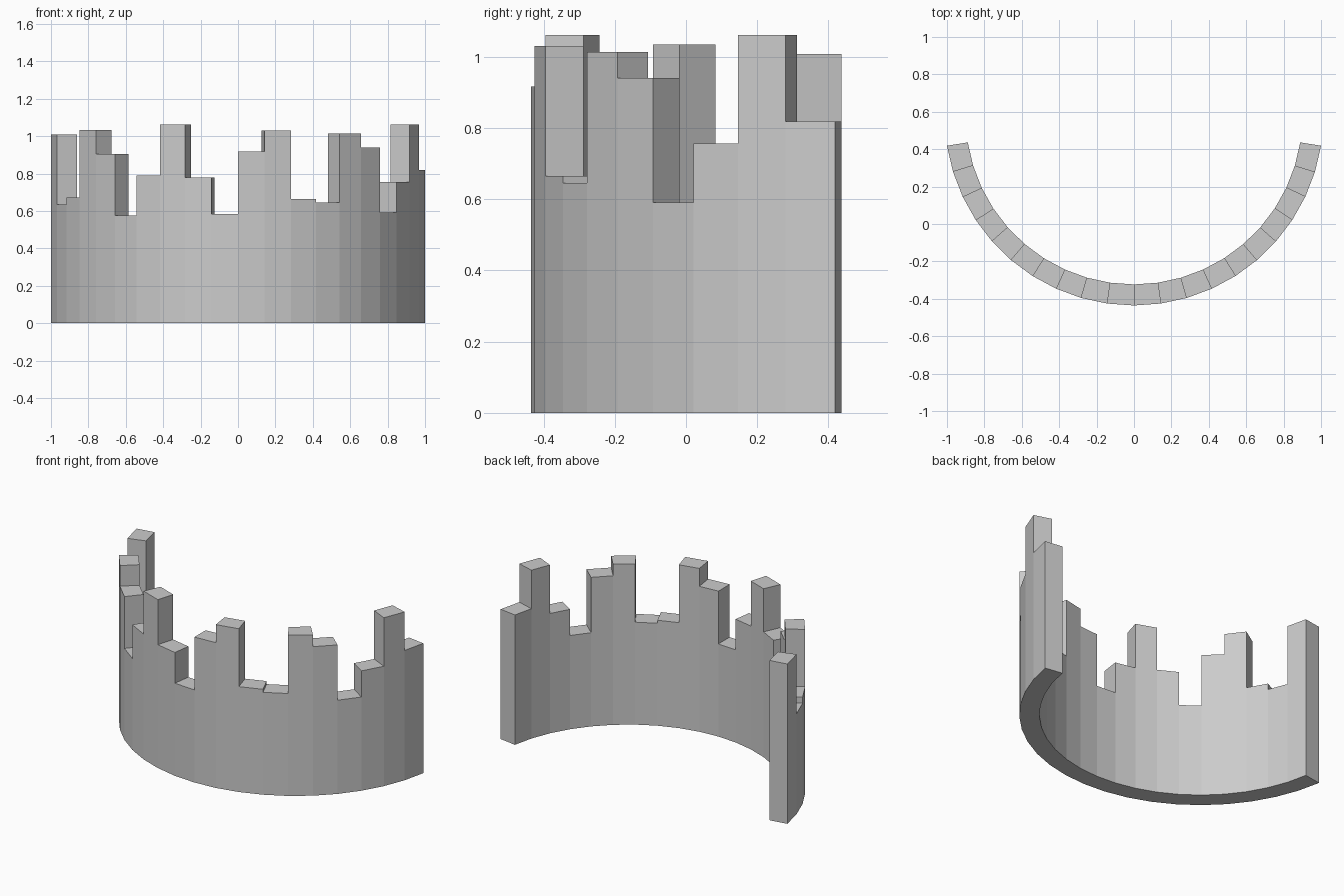
import bpy, bmesh, math

if "Cube" in bpy.data.objects:
    bpy.data.objects.remove(bpy.data.objects["Cube"])

R_OUT, R_IN, YC = 1.0125, 0.90, 0.577
STEP = math.radians(8.1)
HEIGHTS = [1.008, .634, .672, 1.034, .904, .577, .79, 1.062, .778, .584,
           .917, 1.03, .665, .646, 1.014, .94, .591, .756, 1.062, .819]
N = len(HEIGHTS)

bm = bmesh.new()
cache = {}


def vert(r, i, z):
    """Shared vertex on radial boundary i of the arc."""
    key = (r, i, z)
    if key not in cache:
        a = (i - N / 2) * STEP
        cache[key] = bm.verts.new((r * math.sin(a), YC - r * math.cos(a), z))
    return cache[key]


def face(*pts):
    bm.faces.new([vert(*p) for p in pts])


for i, h in enumerate(HEIGHTS):
    left = HEIGHTS[i - 1] if i else 0
    right = HEIGHTS[i + 1] if i < N - 1 else 0
    # outer and inner wall strips, meeting the neighbouring block tops
    for r in (R_OUT, R_IN):
        pts = [(r, i, 0), (r, i + 1, 0)]
        if 0 < right < h:
            pts.append((r, i + 1, right))
        pts += [(r, i + 1, h), (r, i, h)]
        if 0 < left < h:
            pts.append((r, i, left))
        face(*pts)
    # top and underside
    for z in (h, 0):
        face((R_OUT, i, z), (R_OUT, i + 1, z), (R_IN, i + 1, z), (R_IN, i, z))

# vertical steps between blocks, plus the two end caps
levels = [0] + HEIGHTS + [0]
for i in range(N + 1):
    lo, hi = sorted(levels[i:i + 2])
    face((R_OUT, i, lo), (R_IN, i, lo), (R_IN, i, hi), (R_OUT, i, hi))

bmesh.ops.recalc_face_normals(bm, faces=bm.faces)
mesh = bpy.data.meshes.new("ruined_curved_wall")
bm.to_mesh(mesh)
bm.free()
bpy.context.collection.objects.link(bpy.data.objects.new("ruined_curved_wall", mesh))
